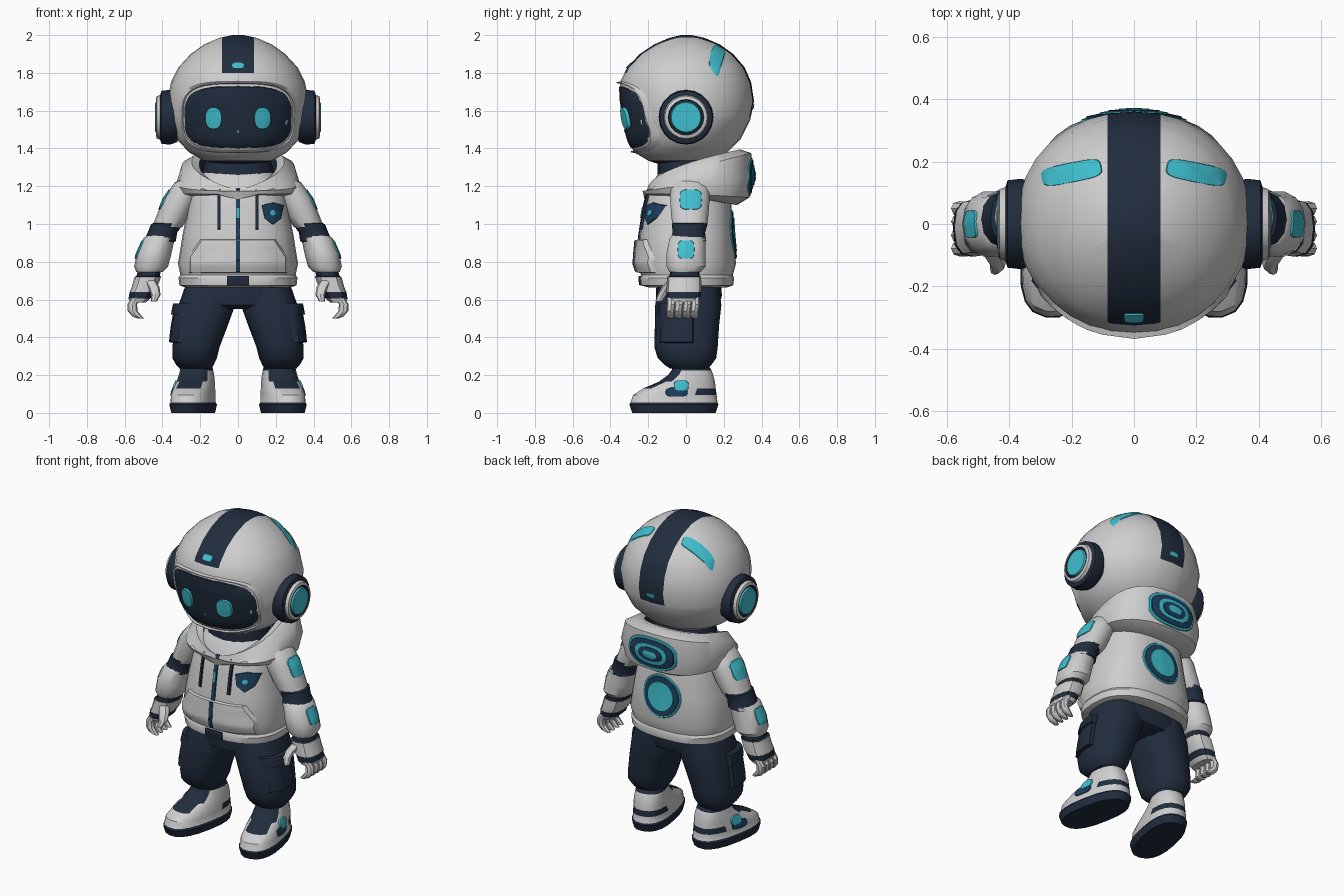
import bpy, bmesh, math
from mathutils import Vector, Matrix
from mathutils.bvhtree import BVHTree

if "Cube" in bpy.data.objects:
    bpy.data.objects.remove(bpy.data.objects["Cube"])

WHITE, NAVY, BLUE, CYAN = range(4)
MATS = []
for label, col in (("off white", (0.62, 0.62, 0.62)), ("dark navy", (0.015, 0.026, 0.048)),
                   ("deep blue", (0.012, 0.05, 0.11)), ("bright cyan", (0.05, 0.52, 0.62))):
    m = bpy.data.materials.new(label)
    m.diffuse_color = (*col, 1)
    m.use_nodes = True
    m.node_tree.nodes["Principled BSDF"].inputs["Base Color"].default_value = m.diffuse_color
    MATS.append(m)


def skin(name, rows, mats, caps=(True, True), mirror=False, facing=None, angle=35):
    """Bridge closed loops of points; mats is one index or one per band."""
    bm = bmesh.new()
    loops = [[bm.verts.new(p) for p in row] for row in rows]
    bands = mats if isinstance(mats, (list, tuple)) else [mats] * (len(rows) - 1)
    n = len(loops[0])
    for a, b, mi in zip(loops, loops[1:], bands):
        for i in range(n):
            j = (i + 1) % n
            bm.faces.new((a[i], a[j], b[j], b[i])).material_index = mi
    for use, loop, mi in zip(caps, (loops[0], loops[-1]), (bands[0], bands[-1])):
        if use:
            bm.faces.new(loop).material_index = mi
    bmesh.ops.recalc_face_normals(bm, faces=bm.faces)
    if facing is not None:
        if sum(f.normal.dot(facing) * f.calc_area() for f in bm.faces) < 0:
            bmesh.ops.reverse_faces(bm, faces=bm.faces)
    me = bpy.data.meshes.new(name)
    bm.to_mesh(me)
    bm.free()
    for m in MATS:
        me.materials.append(m)
    ob = bpy.data.objects.new(name, me)
    bpy.context.collection.objects.link(ob)
    if mirror:
        ob.modifiers.new("Mirror", 'MIRROR').use_mirror_merge = False
    bpy.ops.object.select_all(action='DESELECT')
    ob.select_set(True)
    bpy.context.view_layer.objects.active = ob
    bpy.ops.object.shade_smooth_by_angle(angle=math.radians(angle))
    return ob


def oval(rx, ry, n=24, p=2.0):
    out = []
    for i in range(n):
        c, s = math.cos(math.tau * i / n), math.sin(math.tau * i / n)
        out.append((math.copysign(abs(c) ** (2 / p), c) * rx, math.copysign(abs(s) ** (2 / p), s) * ry))
    return out


def poly(pts, k=6):
    out = []
    for (ax, ay), (bx, by) in zip(pts, pts[1:] + pts[:1]):
        out += [(ax + (bx - ax) * i / k, ay + (by - ay) * i / k) for i in range(k)]
    return out


def rect(w, h):
    return poly([(-w, -h), (w, -h), (w, h), (-w, h)])


def loft(name, rings, mats, n=14, p=2.2, **kw):
    """Stack of horizontal sections (cx, cy, z, rx, ry)."""
    return skin(name, [[(cx + x, cy + y, z) for x, y in oval(rx, ry, n, p)]
                       for cx, cy, z, rx, ry in rings], mats, **kw)


def patch(name, target, c, d, outline, mat, off=0.006, hole=0, mirror=False, tilt=0):
    """Thin plate that follows the target surface, cast from c along d."""
    c, d = Vector(c), Vector(d).normalized()
    u, v = (Vector((1, 0, 0)), Vector((0, 1, 0))) if abs(d.z) > 0.9 else (d.cross((0, 0, 1)).normalized(), Vector((0, 0, 1)))
    bm = bmesh.new()
    bm.from_mesh(target.data)
    tree = BVHTree.FromBMesh(bm)
    ct, st = math.cos(tilt), math.sin(tilt)
    if hole:
        steps = [(1, -0.004), (hole * 0.4 + 0.6, off), (hole * 0.7 + 0.3, off), (hole, 0)]
    else:
        steps = [(1, -0.004), (0.95, off)] + [(s, off) for s in (0.75, 0.55, 0.35, 0.15)]
    rows = []
    for s, h in steps:
        row = []
        for a, b in outline:
            a, b = a * s, b * s
            q = c + u * (a * ct - b * st) + v * (a * st + b * ct)
            hit = tree.ray_cast(q, d)[0]
            if hit is None:
                hit = tree.find_nearest(q)[0]
            row.append(hit - d * h)
        rows.append(row)
    bm.free()
    return skin(name, rows, mat, caps=(False, not hole), mirror=mirror, facing=-d)


FRONT, BACK, SIDE, DOWN = (0, 1, 0), (0, -1, 0), (-1, 0, 0), (0, 0, -1)

# Helmet: (z, half width, front y, back y), with a stripe cut into the shell
shell = [(1.31, .10, -.12, .05), (1.335, .18, -.20, .14), (1.38, .26, -.275, .22), (1.45, .325, -.31, .29),
         (1.55, .365, -.33, .34), (1.65, .375, -.345, .36), (1.75, .355, -.35, .345), (1.83, .315, -.31, .31),
         (1.9, .25, -.245, .25), (1.95, .18, -.17, .18), (1.985, .10, -.09, .10), (2.0, .03, -.03, .03)]
helmet = loft("helmet", [(0, (f + b) / 2, z, w, (b - f) / 2) for z, w, f, b in shell], WHITE, n=32, p=2.1)
bm = bmesh.new()
bm.from_mesh(helmet.data)
for co, no in (((.085, 0, 0), (1, 0, 0)), ((-.085, 0, 0), (1, 0, 0)), ((0, 0, 1.8), (0, 0, 1)), ((0, 0, 1.57), (0, 0, 1))):
    bmesh.ops.bisect_plane(bm, geom=bm.verts[:] + bm.edges[:] + bm.faces[:], plane_co=co, plane_no=no)
for f in bm.faces:
    m = f.calc_center_median()
    if (abs(m.x) < .085 and m.z > (1.8 if m.y < 0 else 1.57)) or m.z < 1.335:
        f.material_index = NAVY
bm.to_mesh(helmet.data)
bm.free()

# Visor, eyes and helmet lights
patch("visor", helmet, (0, -1, 1.565), FRONT, oval(.29, .168, 40, 3.4), NAVY)
patch("visor_rim", helmet, (0, -1, 1.565), FRONT, oval(.315, .192, 40, 3.4), WHITE, .018, hole=.92)
patch("eye", helmet, (.13, -1, 1.56), FRONT, oval(.045, .06, 20, 2.4), CYAN, .022, mirror=True)
patch("mouth", helmet, (0, -1, 1.49), FRONT, oval(.007, .007, 8), CYAN, .009)
patch("front_light", helmet, (0, -1, 1.84), FRONT, oval(.033, .015, 16, 4), CYAN)
patch("back_light", helmet, (0, 1, 1.62), BACK, oval(.03, .013, 16, 4), CYAN)
patch("top_light", helmet, (.2, .165, 3), DOWN, oval(.1, .032, 24, 4), CYAN, mirror=True, tilt=-.2)

# Ear pods turned around the x axis: (x, radius)
pod = [(.32, .13), (.36, .145), (.405, .14), (.412, .118), (.43, .112), (.435, .095), (.425, .092), (.428, .082), (.438, .078), (.44, .03)]
skin("ear_pod", [[(x, a, 1.565 + b) for a, b in oval(r, r, 20)] for x, r in pod],
     [NAVY, NAVY, NAVY, WHITE, WHITE, NAVY, NAVY, CYAN, CYAN], mirror=True)

# Jacket body and neck
loft("neck", [(0, .02, 1.1, .2, .17), (0, .01, 1.27, .19, .16), (0, .0, 1.36, .17, .15)], NAVY, n=20)
jacket = loft("jacket", [(0, .01, .665, .28, .21), (0, .005, .675, .31, .245), (0, .005, .715, .315, .25),
                         (0, .005, .73, .305, .243), (0, .003, .79, .318, .262), (0, .003, .95, .292, .247),
                         (0, .01, 1.1, .262, .23), (0, .01, 1.2, .24, .205), (0, .02, 1.28, .18, .155)],
              WHITE, n=28, p=2.5)
pocket = patch("front_pocket", jacket, (0, -1, .825), FRONT,
               poly([(-.265, -.085), (.265, -.085), (.265, .0), (.2, .095), (-.2, .095), (-.265, .0)]), WHITE, .02)
patch("zip_upper", jacket, (0, -1, 1.05), FRONT, rect(.012, .14), BLUE, .008)
patch("zip_lower", pocket, (0, -1, .83), FRONT, rect(.012, .086), BLUE, .006)
patch("zip_base", jacket, (0, -1, .7), FRONT, rect(.06, .025), NAVY, .008)
patch("zip_pull", jacket, (0, -1, 1.06), FRONT, rect(.008, .03), CYAN, .012)
patch("drawstring", jacket, (.1, -1, 1.08), FRONT, rect(.008, .11), NAVY, .014, mirror=True)
patch("shield_badge", jacket, (.185, -1, 1.06), FRONT,
      poly([(-.06, .04), (0, .055), (.06, .04), (.045, -.03), (0, -.065), (-.045, -.03)], 3), BLUE, .008)
patch("shield_mark", jacket, (.185, -1, 1.06), FRONT, oval(.016, .016, 8), CYAN, .011)
for i, (r, mat) in enumerate(((.135, CYAN), (.125, BLUE), (.092, CYAN))):
    patch("back_disc", jacket, (0, 1, .945), BACK, oval(r, r, 28), mat, .005 + .003 * i)


# Hood: a collar that dips at the front and bulges at the back
def hood_row(rx, yf, yb, zfun, n=32):
    row = []
    for x, y in oval(1, 1, n, 2.5):
        t = (y + 1) / 2
        row.append((x * rx, (yf + yb) / 2 + y * (yb - yf) / 2, zfun(t)))
    return row


def crest(t):
    return 1.18 + .215 * t ** .5


hood = skin("hood", [hood_row(.25, -.2, .27, lambda t: 1.15 - .05 * t * t),
                     hood_row(.31, -.225, .335, lambda t: 1.16 - .02 * t * t),
                     hood_row(.328, -.23, .355, lambda t: 1.175 + .075 * t),
                     hood_row(.30, -.22, .345, lambda t: crest(t) - .05 + .03 * t),
                     hood_row(.245, -.205, .285, crest),
                     hood_row(.205, -.17, .24, lambda t: crest(t) - .015),
                     hood_row(.18, -.14, .2, lambda t: 1.14)],
            [WHITE] * 5 + [NAVY], angle=40)
for i, (w, h, mat) in enumerate(((.175, .105, CYAN), (.16, .092, BLUE), (.115, .065, CYAN),
                                 (.085, .045, BLUE), (.05, .024, CYAN))):
    patch("hood_emblem", hood, (0, 1, 1.25), BACK, oval(w, h, 28, 2.4), mat, .005 + .003 * i)

# Arms
sleeve = loft("upper_sleeve", [(.2, .02, 1.26, .05, .06), (.25, .02, 1.22, .085, .1), (.3, .02, 1.14, .092, .108),
                               (.345, .02, 1.04, .088, .1), (.375, .02, .985, .08, .092), (.38, .02, .97, .06, .07)],
              WHITE, mirror=True)
loft("elbow_band", [(.36, .02, 1.015, .06, .08), (.375, .02, 1.0, .085, .097), (.4, .015, .955, .078, .088),
                    (.415, .012, .91, .086, .098), (.42, .01, .895, .06, .08)], NAVY, mirror=True)
forearm = loft("forearm", [(.41, .01, .945, .06, .08), (.418, .008, .925, .083, .098), (.445, 0, .84, .092, .106),
                           (.46, 0, .775, .09, .106), (.468, -.005, .745, .07, .085)], WHITE, mirror=True)
loft("glove", [(.468, -.005, .765, .06, .075), (.475, -.008, .725, .062, .08), (.478, -.01, .72, .07, .09),
               (.495, -.01, .665, .068, .092), (.51, -.012, .64, .064, .092), (.522, -.015, .605, .058, .09),
               (.53, -.015, .585, .042, .08)], [NAVY, NAVY, WHITE, WHITE, NAVY, WHITE], n=12, p=2.6, mirror=True)
for y in (-.078, -.036, .008, .05):
    loft("finger", [(.535, y, .615, .025, .022), (.56, y, .575, .026, .023), (.558, y - .004, .54, .026, .022),
                    (.535, y - .006, .512, .026, .02), (.515, y - .006, .5, .018, .014)], WHITE, n=8, mirror=True)
loft("thumb", [(.465, -.07, .7, .03, .03), (.445, -.1, .665, .03, .03), (.435, -.125, .625, .025, .026),
               (.445, -.145, .59, .016, .018)], WHITE, n=8, mirror=True)
patch("shoulder_patch", sleeve, (1, .025, 1.13), SIDE, oval(.06, .055, 20, 4), CYAN, mirror=True)
patch("forearm_patch", forearm, (1, 0, .865), SIDE, oval(.045, .05, 20, 4), CYAN, mirror=True)

# Trousers with cargo pockets
loft("hips", [(0, .015, .7, .27, .17), (0, .015, .62, .295, .175), (0, .01, .57, .25, .165), (0, .01, .55, .12, .12)],
     NAVY, n=24, p=2.5)
leg = loft("trouser_leg", [(.145, .015, .67, .135, .16), (.165, .012, .57, .15, .175), (.195, .005, .46, .14, .17),
                           (.222, 0, .35, .125, .168), (.23, .005, .29, .118, .155), (.228, .01, .255, .1, .125),
                           (.225, .015, .235, .085, .1)], NAVY, n=16, p=2.5, mirror=True)
patch("cargo_pocket", leg, (1, -.05, .47), SIDE, rect(.09, .1), NAVY, .022, mirror=True)
patch("cargo_flap", leg, (1, -.05, .55), SIDE, rect(.095, .03), NAVY, .032, mirror=True)
patch("cargo_tag", leg, (.9, -.72, .535), (-1, 1, 0), rect(.02, .022), CYAN, .012, mirror=True)

# Shoes: striped by height, dark lacing on the instep, toes turned out
shoe = loft("shoe", [(0, -.065, 0, .105, .225), (0, -.065, .045, .115, .24), (0, -.065, .055, .108, .235),
                     (0, -.06, .095, .108, .225), (0, -.035, .13, .102, .195), (0, .005, .165, .096, .15),
                     (0, .025, .2, .09, .12), (0, .03, .225, .085, .105), (0, .025, .26, .078, .09)],
            [NAVY, NAVY, WHITE, WHITE, WHITE, WHITE, WHITE, NAVY], n=20, p=2.5, mirror=True)
for f in shoe.data.polygons:
    x, y, z = f.center
    if (.1 < z < .13 and y > .0) or (z > .14 and y < -.04 and abs(x) < .07):
        f.material_index = NAVY
shoe.data.transform(Matrix.Translation((.225, 0, 0)) @ Matrix.Rotation(math.radians(11), 4, 'Z'))
patch("shoe_side_dark", shoe, (1, -.05, .11), SIDE, oval(.06, .025, 16, 3), BLUE, mirror=True)
patch("shoe_side_light", shoe, (1, -.025, .145), SIDE, oval(.04, .028, 16, 3), CYAN, .009, mirror=True)
